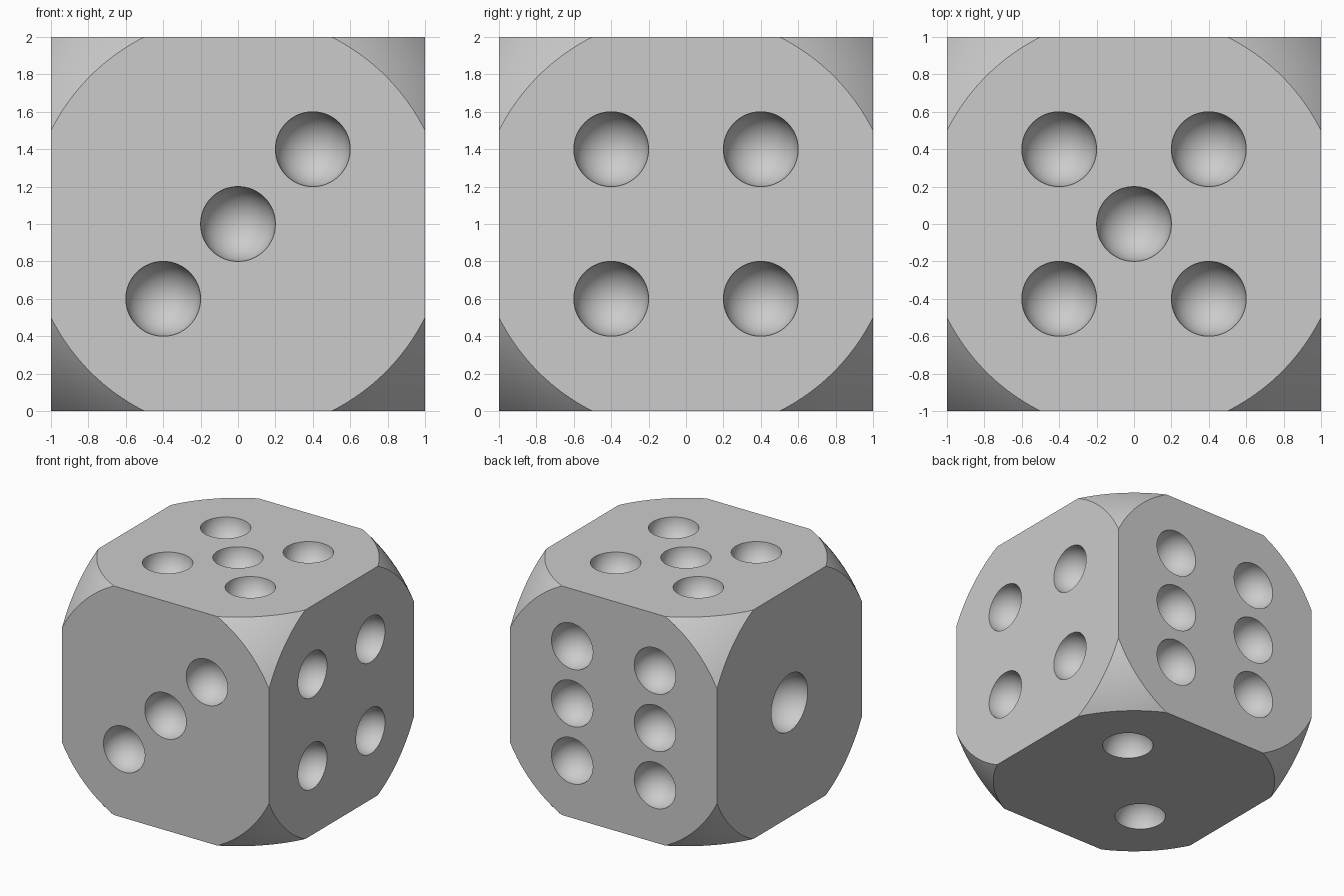
import bpy
import math
from mathutils import Matrix, Vector

default = bpy.data.objects.get("Cube")
if default:
    bpy.data.objects.remove(default, do_unlink=True)

GREY = (0.6, 0.6, 0.6, 1.0)
CENTRE = Vector((0, 0, 1))

# Single plain grey for the whole die
grey = bpy.data.materials.new("light grey")
grey.use_nodes = True
grey.diffuse_color = GREY
grey.node_tree.nodes["Principled BSDF"].inputs["Base Color"].default_value = GREY


def sphere(name, location, radius, segments):
    bpy.ops.mesh.primitive_uv_sphere_add(
        segments=segments, ring_count=segments // 2, radius=radius, location=location)
    ball = bpy.context.object
    ball.name = name
    ball.data.materials.append(grey)
    return ball


def boolean(target, cutter, operation):
    mod = target.modifiers.new(operation.lower(), "BOOLEAN")
    mod.operation = operation
    mod.solver = "EXACT"
    mod.object = cutter
    bpy.context.view_layer.objects.active = target
    bpy.ops.object.modifier_apply(modifier=mod.name)
    bpy.data.objects.remove(cutter, do_unlink=True)


# Cube body with its corners rounded off by a large sphere
bpy.ops.mesh.primitive_cube_add(size=2, location=CENTRE)
die = bpy.context.object
die.name = "die_body"
die.data.materials.append(grey)
boolean(die, sphere("corner_rounder", CENTRE, 1.5, 192), "INTERSECT")

# Pip layouts: face normal, face's horizontal axis, face's vertical axis, radius, spots
S = 0.4
X, Y, Z = Vector((1, 0, 0)), Vector((0, 1, 0)), Vector((0, 0, 1))
diagonal = [(-S, -S), (S, S)]
corners = [(u, v) for u in (-S, S) for v in (-S, S)]
columns = [(u, v) for u in (-S, S) for v in (-0.5, 0, 0.5)]
faces = [
    (-X, Y, Z, 0.25, [(0, 0)]),
    (-Z, X, Y, 0.2, diagonal),
    (-Y, X, Z, 0.2, diagonal + [(0, 0)]),
    (X, Y, Z, 0.2, corners),
    (Z, X, Y, 0.2, corners + [(0, 0)]),
    (Y, X, Z, 0.2, columns),
]

# Hemispherical pips, all joined into one cutter
pips = [sphere("pip", CENTRE + normal + across * u + up * v, radius, 64)
        for normal, across, up, radius, spots in faces for u, v in spots]
bpy.ops.object.select_all(action="DESELECT")
for pip in pips:
    pip.select_set(True)
bpy.context.view_layer.objects.active = pips[0]
bpy.ops.object.join()
boolean(die, pips[0], "DIFFERENCE")

# Smooth hollows and corners, crisp rims and edges
bpy.ops.object.select_all(action="DESELECT")
die.select_set(True)
bpy.context.view_layer.objects.active = die
bpy.ops.object.shade_smooth_by_angle(angle=math.radians(30))
